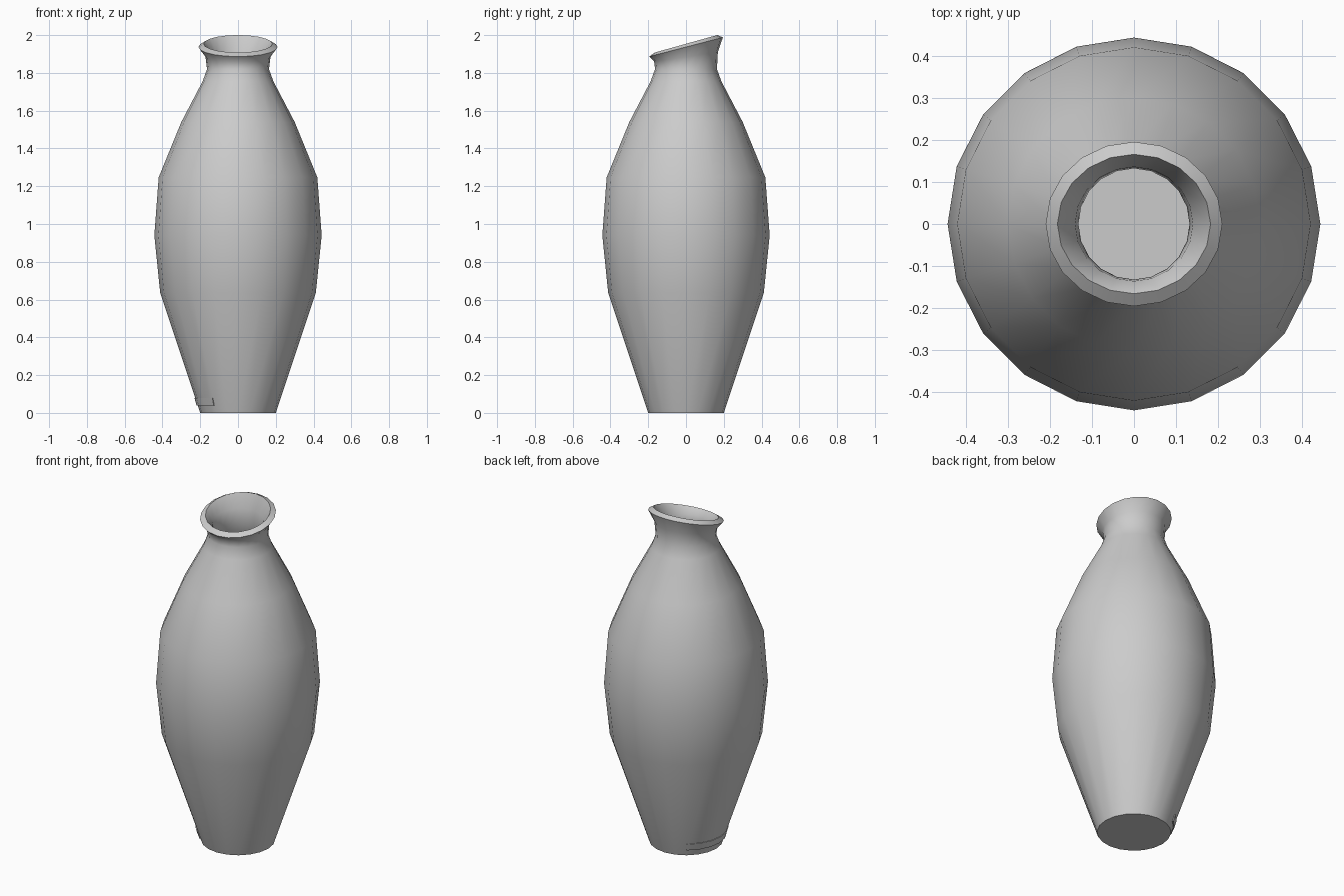
import bpy, math

if "Cube" in bpy.data.objects:
    bpy.data.objects.remove(bpy.data.objects["Cube"])

SIDES = 20


def ring(r, z, slope=0.0, squash=1.0):
    """Ring of points; slope tilts it upward towards the back (+y)."""
    pts = []
    for i in range(SIDES):
        a = 2 * math.pi * i / SIDES
        y = r * math.sin(a) * squash
        pts.append((r * math.cos(a), y, z + slope * y))
    return pts


def make(name, verts, faces, angle):
    mesh = bpy.data.meshes.new(name)
    mesh.from_pydata(verts, [], faces)
    obj = bpy.data.objects.new(name, mesh)
    bpy.context.collection.objects.link(obj)
    bpy.ops.object.select_all(action='DESELECT')
    obj.select_set(True)
    bpy.context.view_layer.objects.active = obj
    bpy.ops.object.shade_smooth_by_angle(angle=math.radians(angle))
    return obj


# Vase wall: outside from foot to lip, then down the inside to the floor
# (radius, height, tilt, depth squash)
profile = [
    (0.20, 0.0), (0.412, 0.635), (0.443, 0.94), (0.42, 1.247), (0.30, 1.54),
    (0.187, 1.756), (0.164, 1.82), (0.172, 1.885, 0.15, 0.98),
    (0.21, 1.937, 0.26, 0.93), (0.182, 1.954, 0.28, 0.91),
    (0.14, 1.895, 0.15, 0.97), (0.132, 1.82), (0.16, 1.74), (0.27, 1.525),
    (0.39, 1.24), (0.412, 0.94), (0.382, 0.64), (0.18, 0.03),
]
verts, faces = [], []
for p in profile:
    verts += ring(*p)
for k in range(len(profile) - 1):
    for i in range(SIDES):
        j = (i + 1) % SIDES
        a, b = k * SIDES, (k + 1) * SIDES
        faces.append((a + i, a + j, b + j, b + i))
faces.append(tuple(reversed(range(SIDES))))
last = (len(profile) - 1) * SIDES
faces.append(tuple(range(last, last + SIDES)))
make("vase_body", verts, faces, 40)

# Thin raised patch wrapped round the left of the foot
section = [(0.205, 0.04), (0.219, 0.038), (0.231, 0.08), (0.215, 0.08)]
steps = 6
pv, pf = [], []
for i in range(steps + 1):
    a = math.radians(126 + 108 * i / steps)
    pv += [(r * math.cos(a), r * math.sin(a), z) for r, z in section]
for i in range(steps):
    for k in range(4):
        m = (k + 1) % 4
        pf.append((i * 4 + k, i * 4 + m, i * 4 + 4 + m, i * 4 + 4 + k))
pf += [(3, 2, 1, 0), tuple(steps * 4 + k for k in range(4))]
patch = make("foot_patch", pv, [tuple(reversed(f)) for f in pf], 30)

# Consistent outward normals on the patch
bpy.ops.object.mode_set(mode='EDIT')
bpy.ops.mesh.select_all(action='SELECT')
bpy.ops.mesh.normals_make_consistent(inside=False)
bpy.ops.object.mode_set(mode='OBJECT')
